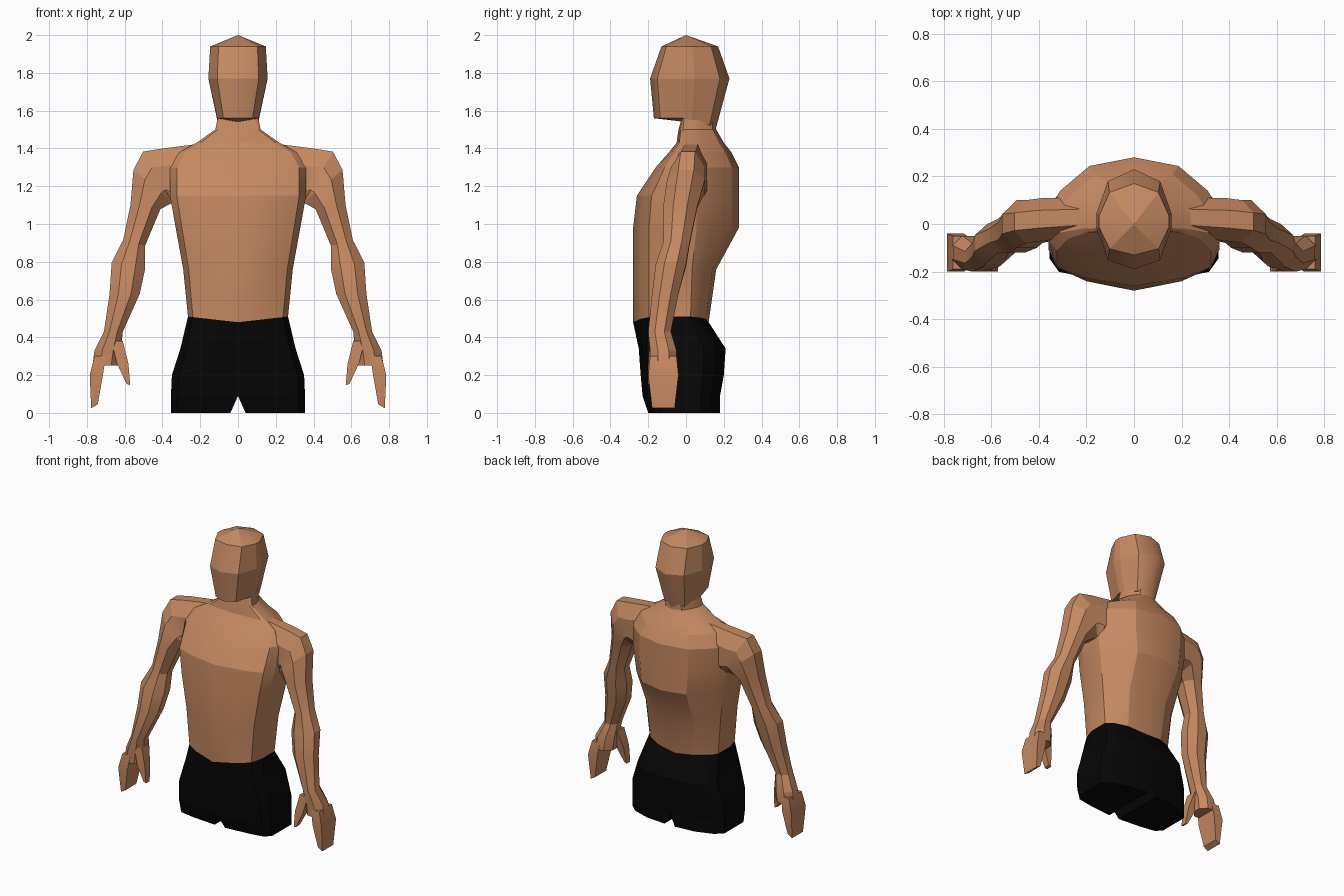
import bpy, bmesh, math
from mathutils import Vector

cube = bpy.data.objects.get("Cube")
if cube:
    bpy.data.objects.remove(cube, do_unlink=True)


def material(name, rgb):
    m = bpy.data.materials.new(name)
    m.use_nodes = True
    m.diffuse_color = (*rgb, 1)
    bsdf = m.node_tree.nodes["Principled BSDF"]
    bsdf.inputs["Base Color"].default_value = (*rgb, 1)
    bsdf.inputs["Roughness"].default_value = 0.9
    return m


skin = material("skin", (0.56, 0.25, 0.12))
black = material("black_cloth", (0.002, 0.002, 0.002))


def loft(name, rings, materials, closed=False, angle=20, cloth_rows=0):
    """Skin a list of rings, mirrored over x; the lowest rows can be cloth."""
    bm = bmesh.new()
    rows = [[bm.verts.new(point) for point in ring] for ring in rings]
    count = len(rows[0])
    for row, (low, high) in enumerate(zip(rows, rows[1:])):
        for i in range(count if closed else count - 1):
            j = (i + 1) % count
            face = bm.faces.new((low[i], low[j], high[j], high[i]))
            face.material_index = int(row < cloth_rows)
    if closed:
        bm.faces.new(rows[0])
        bm.faces.new(rows[-1])
    bmesh.ops.remove_doubles(bm, verts=bm.verts, dist=0.001)
    if closed:
        bmesh.ops.recalc_face_normals(bm, faces=bm.faces)
    mesh = bpy.data.meshes.new(name)
    bm.to_mesh(mesh)
    bm.free()
    for mat in materials:
        mesh.materials.append(mat)
    ob = bpy.data.objects.new(name, mesh)
    bpy.context.collection.objects.link(ob)
    bpy.ops.object.select_all(action="DESELECT")
    ob.select_set(True)
    bpy.context.view_layer.objects.active = ob
    bpy.ops.object.shade_smooth_by_angle(angle=math.radians(angle))
    mirror = ob.modifiers.new("mirror", "MIRROR")
    mirror.merge_threshold = 0.001


# Unit half sections from front centre to back centre: share of width, of depth
TORSO = [(0, -1), (0.6, -0.86), (0.9, -0.7), (1, -0.4),
         (1, 0.2), (0.86, 0.5), (0.52, 0.87), (0, 1)]
HEAD = [(0, -1), (0.7, -0.8), (1, -0.1), (1, 0.2), (0.7, 0.78), (0, 1)]


def half(section, z, width, front, back, boxy=1, inner=0, lift=0, tilt=0):
    """Half cross-section; lift raises the sides and tilt lowers the back."""
    points = []
    for across, depth in section:
        y = (front if depth < 0 else back) * abs(depth) ** boxy
        x = max(width * across, inner)
        points.append((x, y, z + lift * across - tilt * max(y, 0)))
    return points


def oval(x, y, z, rx, ry, tilt=0, sides=8):
    """Flat-sided limb cross-section, tilted about the y axis."""
    t, step = math.radians(tilt), math.pi / sides
    u = Vector((math.cos(t), 0, math.sin(t))) * rx / math.cos(step)
    v = Vector((0, 1, 0)) * ry / math.cos(step)
    angles = [(2 * i + 1) * step for i in range(sides)]
    return [Vector((x, y, z)) + u * math.cos(a) + v * math.sin(a) for a in angles]


# Torso with the hips in shorts
crotch = half(TORSO, 0.09, 0.355, -0.23, 0.18, boxy=0.5)
hips = [
    crotch,
    half(TORSO, 0.2, 0.35, -0.24, 0.2, boxy=0.5),
    half(TORSO, 0.34, 0.305, -0.25, 0.21, boxy=0.5),
    half(TORSO, 0.48, 0.265, -0.28, 0.12, lift=0.03),
]
trunk = [half(TORSO, *ring) for ring in (
    (0.76, 0.29, -0.28, 0.16),
    (0.98, 0.33, -0.28, 0.28),
    (1.15, 0.36, -0.26, 0.28),
    (1.3, 0.36, -0.16, 0.28),
    (1.38, 0.31, -0.09, 0.24),
    (1.43, 0.22, -0.05, 0.2),
    (1.5, 0.12, -0.04, 0.16),
    (1.6, 0.1, -0.01, 0.16),
)]
loft("torso_and_shorts", hips + trunk, [skin, black], cloth_rows=len(hips) - 1)

# Short trouser legs, parted at the crotch
hem = half(TORSO, 0, 0.355, -0.2, 0.18, boxy=0.5, inner=0.04)
loft("shorts_legs", [hem, crotch], [black], closed=True)

# Head with the nape lower than the chin
loft("head", [
    half(HEAD, 1.54, 0, 0, 0),
    half(HEAD, 1.56, 0.11, -0.17, 0.16, tilt=0.3),
    half(HEAD, 1.77, 0.157, -0.19, 0.23),
    half(HEAD, 1.94, 0.147, -0.13, 0.17),
    half(HEAD, 2, 0, 0, 0),
], [skin], angle=15)

# Arms, from inside the shoulder down to the palm
loft("arms", [oval(*ring) for ring in (
    (0.2, 0.03, 1.29, 0.135, 0.08, 90),
    (0.36, 0.02, 1.24, 0.165, 0.09, 75),
    (0.42, 0.01, 1.24, 0.165, 0.09, 60),
    (0.45, 0, 1.2, 0.135, 0.1, 40),
    (0.49, -0.03, 1.09, 0.08, 0.09, 8),
    (0.55, -0.05, 0.9, 0.06, 0.07, 15),
    (0.58, -0.08, 0.78, 0.09, 0.08, 10),
    (0.6, -0.11, 0.63, 0.08, 0.07),
    (0.66, -0.14, 0.43, 0.05, 0.06),
    (0.69, -0.12, 0.33, 0.07, 0.07),
    (0.7, -0.12, 0.25, 0.07, 0.07),
)], [skin], closed=True)

# Hands
loft("fingers", [
    oval(0.73, -0.12, 0.3, 0.03, 0.07, sides=4),
    oval(0.75, -0.12, 0.2, 0.035, 0.08, sides=4),
    oval(0.76, -0.12, 0.035, 0.02, 0.06, -30, sides=4),
], [skin], closed=True)
loft("thumbs", [
    oval(0.64, -0.15, 0.38, 0.03, 0.04, sides=4),
    oval(0.61, -0.17, 0.26, 0.03, 0.03, sides=4),
    oval(0.58, -0.18, 0.15, 0.01, 0.02, 20, sides=4),
], [skin], closed=True)
